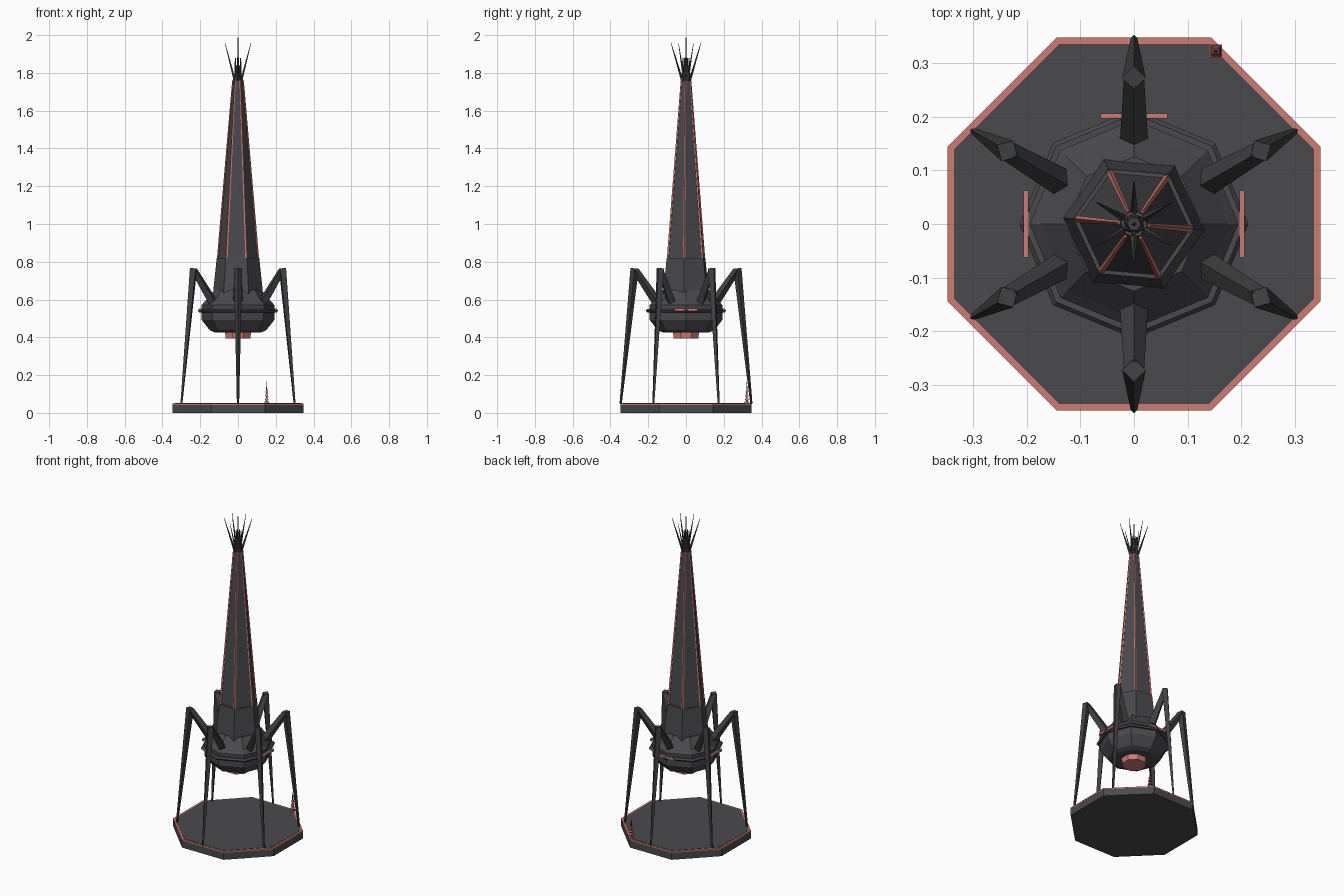
import bpy, bmesh, math
from mathutils import Vector

if "Cube" in bpy.data.objects:
    bpy.data.objects.remove(bpy.data.objects["Cube"])


def material(name, rgb):
    m = bpy.data.materials.new(name)
    m.diffuse_color = (*rgb, 1)
    m.use_nodes = True
    m.node_tree.nodes["Principled BSDF"].inputs["Base Color"].default_value = m.diffuse_color
    return m


HULL = material("dark grey hull", (0.068, 0.068, 0.076))
LEG = material("charcoal legs", (0.052, 0.053, 0.056))
RED = material("faded red glow", (0.62, 0.2, 0.17))


def skin(name, rings, mat):
    """Bridge equal-sized rings of points and cap both ends."""
    bm = bmesh.new()
    vs = [[bm.verts.new(p) for p in ring] for ring in rings]
    n = len(vs[0])
    for a, b in zip(vs, vs[1:]):
        for i in range(n):
            j = (i + 1) % n
            bm.faces.new((a[i], a[j], b[j], b[i]))
    bm.faces.new(vs[0][::-1])
    bm.faces.new(vs[-1])
    bmesh.ops.recalc_face_normals(bm, faces=bm.faces)
    me = bpy.data.meshes.new(name)
    bm.to_mesh(me)
    bm.free()
    me.materials.append(mat)
    ob = bpy.data.objects.new(name, me)
    bpy.context.collection.objects.link(ob)
    return ob


def lathe(name, profile, sides, turn, mat, centre=(0, 0)):
    """Faceted turned shape from (radius, height) pairs."""
    angs = [math.radians(turn) + math.tau * i / sides for i in range(sides)]
    return skin(name, [[(centre[0] + r * math.cos(a), centre[1] + r * math.sin(a), z)
                        for a in angs] for r, z in profile], mat)


def bar(name, a, b, ra, rb, mat, sides=4):
    """Tapered faceted bar between two points."""
    a, b = Vector(a), Vector(b)
    d = (b - a).normalized()
    u = d.cross(Vector((0, 0, 1)))
    u = u.normalized() if u.length > 1e-4 else Vector((1, 0, 0))
    v = u.cross(d)
    angs = [math.tau * i / sides for i in range(sides)]
    return skin(name, [[p + r * (u * math.cos(t) + v * math.sin(t)) for t in angs]
                       for p, r in ((a, ra), (b, rb))], mat)


def polar(r, deg, z):
    return (r * math.cos(math.radians(deg)), r * math.sin(math.radians(deg)), z)


# octagonal base with a red rim
lathe("base", [(0.375, 0), (0.375, 0.043)], 8, 22.5, HULL)
lathe("base_rim", [(0.3755, 0.043), (0.3755, 0.05)], 8, 22.5, RED)
lathe("base_deck", [(0.363, 0.045), (0.363, 0.052)], 8, 22.5, HULL)

# suspended body
lathe("body", [(0.12, 0.425), (0.15, 0.438), (0.192, 0.492), (0.194, 0.57),
               (0.175, 0.59), (0.125, 0.65)], 8, 0, HULL)
lathe("body_flange", [(0.205, 0.532), (0.213, 0.541), (0.205, 0.55)], 8, 0, HULL)
lathe("belly_light", [(0.07, 0.393), (0.075, 0.43)], 8, 22.5, RED)

# red light strips on the left, right and back of the body
for side, deg in (("right", 0), ("back", 90), ("left", 180)):
    ca, sa = math.cos(math.radians(deg)), math.sin(math.radians(deg))
    strip = [[(r * ca - t * sa, r * sa + t * ca, z) for r, t in
              ((0.196, -0.062), (0.206, -0.062), (0.206, 0.062), (0.196, 0.062))]
             for z in (0.539, 0.552)]
    skin(side + "_light_strip", strip, RED)

# hexagonal tower
TURN = -5
lathe("tower_plinth", [(0.135, 0.6), (0.13, 0.66), (0.113, 0.82)], 6, TURN, HULL)
lathe("tower", [(0.106, 0.8), (0.025, 1.78)], 6, TURN, HULL)
for i in range(6):
    d = TURN + 60 * i
    bar(f"tower_edge_light_{i}", polar(0.107, d, 0.8), polar(0.027, d, 1.76),
        0.0065, 0.004, RED)

# crown of spikes and antenna
lathe("crown_core", [(0.02, 1.76), (0.013, 1.84)], 6, TURN, LEG)
for i in range(6):
    d = 30 + 60 * i
    bar(f"crown_spike_{i}", polar(0.02, d, 1.76), polar(0.08, d, 1.96), 0.007, 0.001, LEG)
    bar(f"crown_prong_{i}", polar(0.018, d, 1.76), polar(0.016, d, 1.88), 0.006, 0.003, LEG)
bar("antenna", (0, 0, 1.8), (0, 0, 2.0), 0.006, 0.001, LEG)

# six jointed legs
for i in range(6):
    d = 30 + 60 * i
    bar(f"thigh_{i}", polar(0.142, d, 0.57), polar(0.268, d, 0.755), 0.027, 0.019, LEG)
    bar(f"shin_{i}", polar(0.272, d, 0.765), polar(0.346, d, 0.048), 0.022, 0.006, LEG)

# small marker post on the base
C = (0.152, 0.322)
lathe("marker_foot", [(0.017, 0.05), (0.017, 0.06)], 4, 45, RED, C)
lathe("marker_mast", [(0.008, 0.05), (0.002, 0.165)], 4, 45, LEG, C)
for i in range(3):
    z, r = 0.068 + 0.02 * i, 0.014 - 0.002 * i
    lathe(f"marker_tier_{i}", [(r, z), (r * 0.6, z + 0.012)], 4, 45, RED, C)
